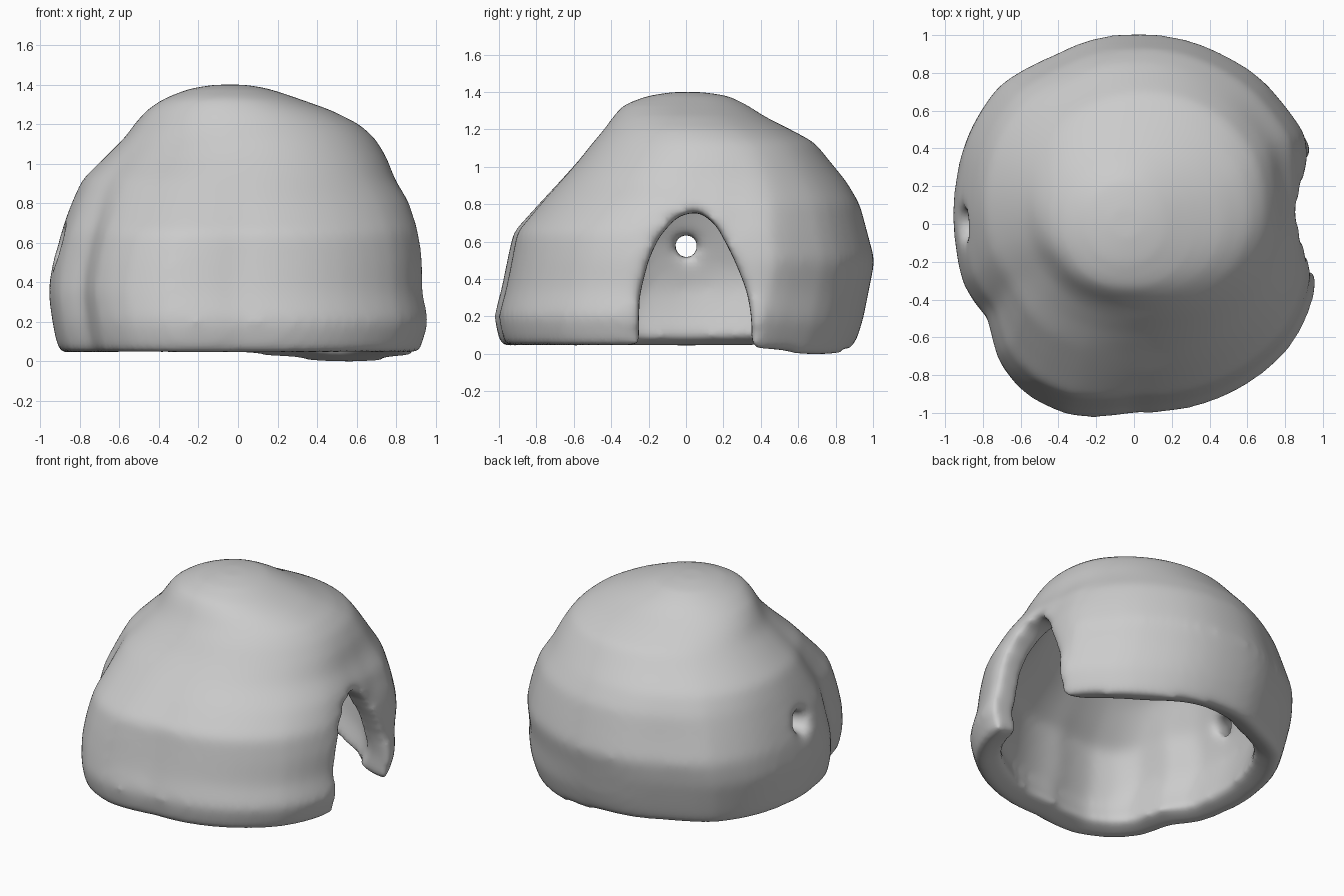
import bpy, bmesh, math
from mathutils import Matrix

if "Cube" in bpy.data.objects:
    bpy.data.objects.remove(bpy.data.objects["Cube"])


def lerp_table(rows, t):
    for a, b in zip(rows, rows[1:]):
        if t <= b[0]:
            f = (t - a[0]) / (b[0] - a[0])
            return [p + (q - p) * f for p, q in zip(a[1:], b[1:])]
    return list(rows[-1][1:])


def add_object(name, bm):
    bmesh.ops.recalc_face_normals(bm, faces=bm.faces)
    me = bpy.data.meshes.new(name)
    bm.to_mesh(me)
    bm.free()
    ob = bpy.data.objects.new(name, me)
    bpy.context.collection.objects.link(ob)
    return ob


# Plan outline, seen from above
plan = [(.94, 0), (.93, .2), (.93, .45), (.81, .62), (.7, .75), (.5, .88), (.28, .97), (0, 1),
        (-.2, .98), (-.46, .87), (-.72, .73), (-.88, .48), (-.95, .2), (-.95, -.1), (-.9, -.34),
        (-.77, -.5), (-.72, -.73), (-.6, -.88), (-.35, -1), (0, -.98), (.5, -.88), (.83, -.62), (.95, -.35)]
polar = sorted((math.atan2(y, x) % math.tau, math.hypot(x, y)) for x, y in plan)
polar.append((math.tau, polar[0][1]))

# Height, left, right, front, back extents
levels = [(.03, -.89, .91, -.98, .89), (.10, -.91, .93, -1.0, .92), (.2, -.93, .96, -1.02, .95),
          (.35, -.95, .93, -.98, .98), (.5, -.93, .93, -.95, 1.01), (.65, -.89, .91, -.92, .97),
          (.8, -.84, .87, -.79, .93), (.92, -.79, .80, -.68, .86), (1.03, -.68, .76, -.58, .77),
          (1.13, -.58, .70, -.50, .69), (1.2, -.53, .62, -.44, .56), (1.27, -.47, .48, -.39, .42),
          (1.33, -.38, .31, -.34, .33), (1.38, -.25, .16, -.21, .23), (1.40, -.13, .05, -.08, .1)]

# Dome shell: stacked rings with an open base
N = 56
bm = bmesh.new()
rings = []
for z, l, r, f, b in levels:
    ring = []
    round_off = min(1, max(0, (z - .6) / .5))
    for i in range(N):
        a = math.tau * i / N
        rad = lerp_table(polar, a)[0]
        rad += (1 - rad) * round_off * .85
        x, y = rad * math.cos(a), rad * math.sin(a)
        wx = .95 + .05 * round_off
        dip = .055 * math.exp(-((a - .95) / .4) ** 2) * max(0, 1 - z / .5)
        ring.append(bm.verts.new(((l + r) / 2 + x / wx * (r - l) / 2,
                                  (f + b) / 2 + y * (b - f) / 2, z - dip)))
    rings.append(ring)
for lo, hi in zip(rings, rings[1:]):
    for i in range(N):
        j = (i + 1) % N
        bm.faces.new((lo[i], lo[j], hi[j], hi[i]))
bm.faces.new(rings[-1])
shell = add_object("dome_shelter", bm)

# Arched doorway cutter on the right side
arch = [(-.25, -.2), (-.25, .3), (-.2, .5), (-.14, .63), (-.04, .74), (.07, .76), (.16, .69),
        (.25, .52), (.32, .35), (.35, .2), (.35, -.2)]
bm = bmesh.new()
face = bm.faces.new([bm.verts.new((.35, y, z)) for y, z in arch])
ext = bmesh.ops.extrude_face_region(bm, geom=[face])
bmesh.ops.translate(bm, vec=(1, 0, 0), verts=[v for v in ext["geom"] if isinstance(v, bmesh.types.BMVert)])
door = add_object("door_cutter", bm)

# Flared round window cutter on the left side
bm = bmesh.new()
bmesh.ops.create_cone(bm, cap_ends=True, segments=20, radius1=.10, radius2=.04, depth=.4,
                      matrix=Matrix.Translation((-.82, 0, .58)) @ Matrix.Rotation(math.pi / 2, 4, 'Y'))
window = add_object("window_cutter", bm)

# Thicken, cut the openings, then soften into one moulded form
m = shell.modifiers.new("wall", 'SOLIDIFY')
m.thickness, m.offset = .18, -1
for cutter in (door, window):
    cutter.hide_render = True
    cutter.hide_set(True)
    m = shell.modifiers.new("opening", 'BOOLEAN')
    m.operation, m.object, m.solver = 'DIFFERENCE', cutter, 'EXACT'
m = shell.modifiers.new("mould", 'REMESH')
m.mode, m.voxel_size, m.use_smooth_shade = 'VOXEL', .025, True
m = shell.modifiers.new("soften", 'SMOOTH')
m.factor, m.iterations = .5, 22
